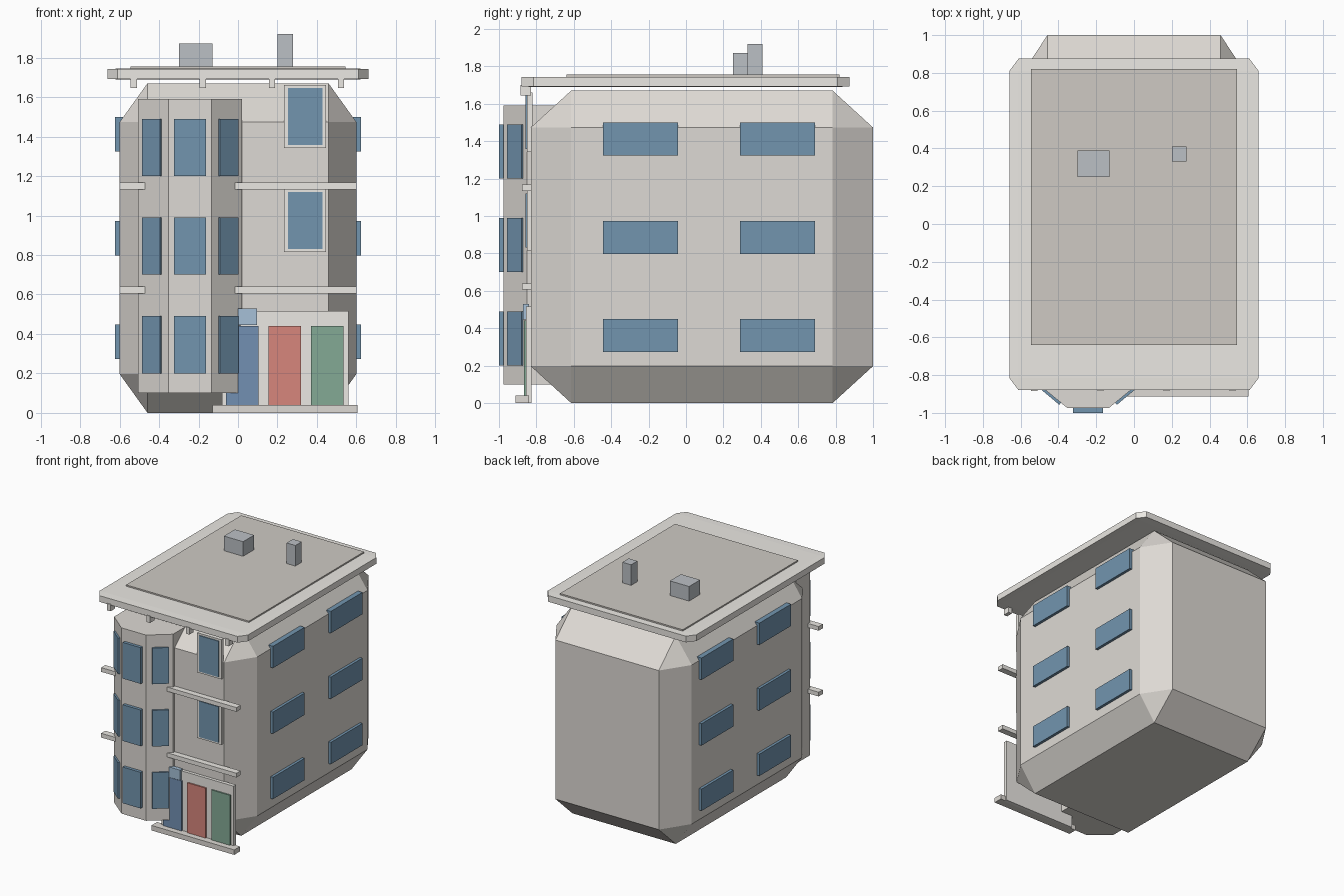
import bpy, bmesh, math
from mathutils import Matrix, Vector

if "Cube" in bpy.data.objects:
    bpy.data.objects.remove(bpy.data.objects["Cube"])


def material(name, rgb):
    m = bpy.data.materials.new(name)
    m.diffuse_color = (*rgb, 1)
    m.use_nodes = True
    m.node_tree.nodes["Principled BSDF"].inputs["Base Color"].default_value = m.diffuse_color
    return m


WALL = material("wall", (0.73, 0.70, 0.66))
TRIM = material("trim", (0.83, 0.81, 0.77))
ROOF = material("roof", (0.62, 0.59, 0.55))
GLASS = material("glass", (0.17, 0.30, 0.43))
VENT = material("vent", (0.50, 0.53, 0.56))
BLUE = material("door_blue", (0.17, 0.28, 0.45))
RED = material("door_red", (0.68, 0.24, 0.20))
GREEN = material("door_green", (0.23, 0.40, 0.30))
PLAQUE = material("plaque_blue", (0.38, 0.53, 0.68))


def finish(name, bm, mat):
    me = bpy.data.meshes.new(name)
    bm.to_mesh(me)
    bm.free()
    me.materials.append(mat)
    ob = bpy.data.objects.new(name, me)
    bpy.context.collection.objects.link(ob)
    return ob


def box(name, x, y, z, mat, chamfer=0.0, turn=0.0):
    """Box from (min, max) ranges; chamfer is a fraction of each side."""
    bm = bmesh.new()
    bmesh.ops.create_cube(bm, size=1)
    if chamfer:
        bmesh.ops.bevel(bm, geom=bm.edges[:], offset=chamfer, segments=1,
                        affect='EDGES', profile=0.5)
    size = Vector([r[1] - r[0] for r in (x, y, z)])
    mid = Vector([(r[0] + r[1]) / 2 for r in (x, y, z)])
    bm.transform(Matrix.Diagonal((*size, 1)))
    ob = finish(name, bm, mat)
    ob.location = mid
    ob.rotation_euler.z = turn
    return ob


# Main block and roof
box("main_block", (-0.6, 0.6), (-0.83, 1.0), (0, 1.67), WALL, chamfer=0.118)
box("roof_cornice", (-0.66, 0.66), (-0.88, 0.875), (1.69, 1.744), TRIM, chamfer=0.037)
box("roof_deck", (-0.545, 0.545), (-0.64, 0.82), (1.735, 1.755), ROOF)
box("roof_vent", (-0.3, -0.13), (0.25, 0.39), (1.745, 1.872), VENT)
box("chimney", (0.2, 0.278), (0.33, 0.41), (1.745, 1.92), VENT)

# Cornice brackets
for i in range(4):
    x = -0.528 + 0.35 * i
    box("cornice_bracket", (x - 0.016, x + 0.016), (-0.885, -0.83), (1.645, 1.7), TRIM)

# Octagonal bay, flattened front to back
BAY_X = -0.243
bm = bmesh.new()
rings = []
for z in (0.1, 1.59):
    angles = [math.pi / 8 + k * math.pi / 4 for k in range(8)]
    rings.append([bm.verts.new((0.284 * math.cos(a), 0.233 * math.sin(a), z))
                  for a in angles])
low, high = rings
bm.faces.new(low[::-1])
bm.faces.new(high)
for k in range(8):
    n = (k + 1) % 8
    bm.faces.new((low[k], low[n], high[n], high[k]))
bay = finish("bay", bm, WALL)
bay.location = (BAY_X, -0.76, 0)

# Windows of each storey
for z0 in (0.2, 0.7, 1.2):
    zr = (z0, z0 + 0.29)
    box("bay_front_window", (BAY_X - 0.08, BAY_X + 0.08), (-1.0, -0.965), zr, GLASS)
    for s in (-1, 1):
        cx, cy = BAY_X + s * 0.189, -0.907
        box("bay_side_window", (cx - 0.06, cx + 0.06), (cy - 0.015, cy + 0.015),
            zr, GLASS, turn=s * math.radians(40))
for z0 in (0.273, 0.797, 1.324):
    for s in (-1, 1):
        xr = (0.58, 0.622) if s > 0 else (-0.622, -0.58)
        for y0 in (-0.444, 0.289):
            box("side_window", xr, (y0, y0 + 0.401), (z0, z0 + 0.175), GLASS)

# Framed windows on the front wall
for z0 in (0.816, 1.342):
    box("window_frame", (0.233, 0.447), (-0.85, -0.82), (z0, z0 + 0.318), TRIM)
    box("front_window", (0.253, 0.427), (-0.857, -0.825), (z0 + 0.015, z0 + 0.303), GLASS)

# String courses between storeys
for z0 in (0.606, 1.133):
    box("string_course", (-0.6, 0.6), (-0.877, -0.825), (z0, z0 + 0.034), TRIM)

# Entrance
box("door_surround", (-0.08, 0.56), (-0.855, -0.825), (0, 0.517), TRIM)
for i, (n, m) in enumerate((("blue", BLUE), ("red", RED), ("green", GREEN))):
    x = 0.022 + 0.215 * i
    box("door_" + n, (x - 0.083, x + 0.083), (-0.866, -0.835), (0.04, 0.441), m)
box("door_plaque", (0.0, 0.097), (-0.872, -0.84), (0.446, 0.528), PLAQUE)
box("front_step", (-0.13, 0.605), (-0.912, -0.84), (0, 0.04), WALL)
